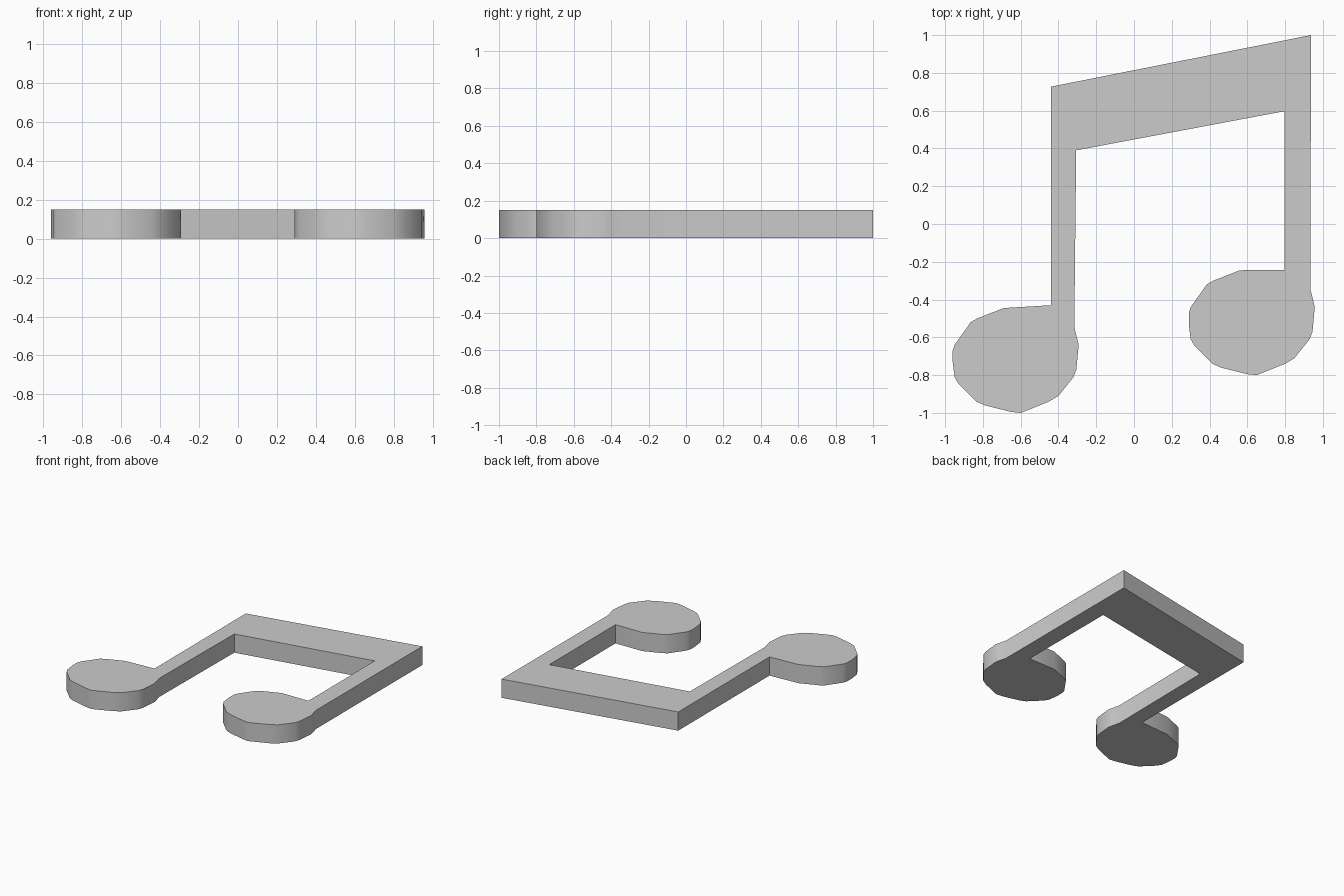
import bpy, bmesh, math
from mathutils import Vector

if "Cube" in bpy.data.objects:
    bpy.data.objects.remove(bpy.data.objects["Cube"])

THICKNESS = 0.15

# Note head: rounded outline from the stem's left side round to its right side
HEAD = [(-0.69, -0.445), (-0.83, -0.50), (-0.865, -0.52), (-0.95, -0.64),
        (-0.96, -0.67), (-0.96, -0.73), (-0.95, -0.81), (-0.93, -0.845),
        (-0.835, -0.94), (-0.79, -0.96), (-0.65, -0.995), (-0.60, -1.0),
        (-0.45, -0.94), (-0.40, -0.91), (-0.32, -0.81), (-0.305, -0.77),
        (-0.293, -0.64), (-0.30, -0.61), (-0.316, -0.545)]


def head(dx, dy):
    return [(x + dx, y + dy) for x, y in HEAD]


# Whole outline: left stem and head, underside of beam, right stem and head, beam top
outline = [(-0.44, 0.727), (-0.44, -0.43)] + head(0, 0)
outline += [(-0.306, 0.39), (0.796, 0.597), (0.796, -0.243)] + head(1.25, 0.2)
outline += [(0.937, 1.0)]

# Extrude the outline into a flat plate
bm = bmesh.new()
base = bm.faces.new([bm.verts.new((x, y, 0)) for x, y in outline])
top = bmesh.ops.extrude_face_region(bm, geom=[base], use_keep_orig=True)["geom"]
bmesh.ops.translate(bm, vec=Vector((0, 0, THICKNESS)),
                    verts=[g for g in top if isinstance(g, bmesh.types.BMVert)])
bmesh.ops.recalc_face_normals(bm, faces=bm.faces[:])
mesh = bpy.data.meshes.new("beamed_notes")
bm.to_mesh(mesh)
bm.free()

obj = bpy.data.objects.new("beamed_notes", mesh)
bpy.context.collection.objects.link(obj)
bpy.context.view_layer.objects.active = obj
obj.select_set(True)
bpy.ops.object.shade_smooth_by_angle(angle=math.radians(35))
